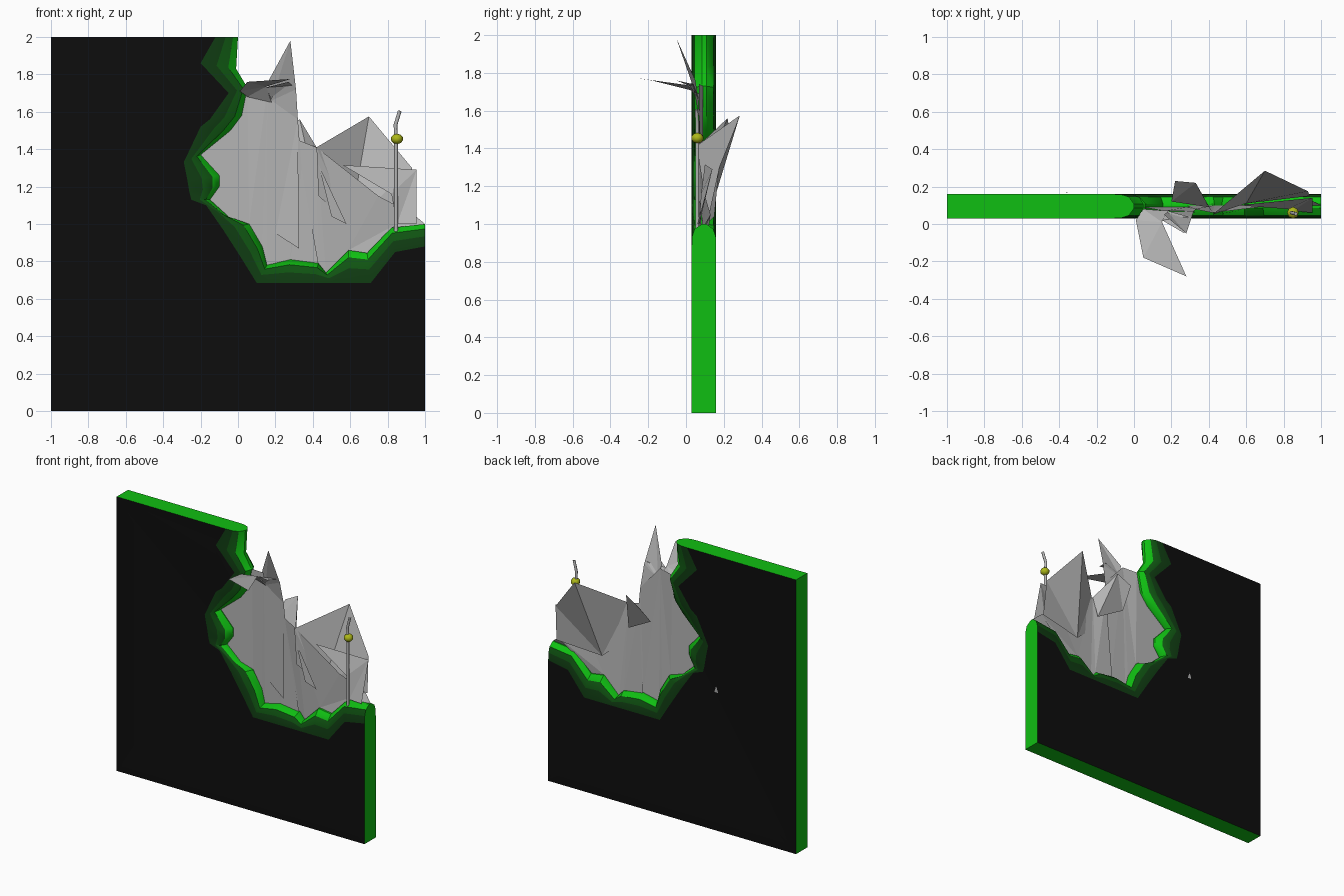
import bpy
import bmesh
from mathutils import Vector

if "Cube" in bpy.data.objects:
    bpy.data.objects.remove(bpy.data.objects["Cube"])


def material(name, color):
    m = bpy.data.materials.new(name)
    m.use_nodes = True
    rgba = (*color, 1)
    m.diffuse_color = rgba
    m.node_tree.nodes["Principled BSDF"].inputs["Base Color"].default_value = rgba
    return m


BLACK = material("black", (0.004, 0.004, 0.004))
GREEN = material("bright green", (0.005, 0.52, 0.006))
MID = material("dark green", (0.005, 0.09, 0.006))
DEEP = material("deep green", (0.005, 0.045, 0.006))
GREY = material("sheet grey", (0.46, 0.46, 0.46))
YELLOW = material("yellow green", (0.42, 0.48, 0.01))


def finish(name, bm, mats, smooth=None):
    mesh = bpy.data.meshes.new(name)
    bm.to_mesh(mesh)
    bm.free()
    for m in mats:
        mesh.materials.append(m)
    ob = bpy.data.objects.new(name, mesh)
    bpy.context.collection.objects.link(ob)
    if smooth:
        bpy.ops.object.select_all(action="DESELECT")
        ob.select_set(True)
        bpy.context.view_layer.objects.active = ob
        bpy.ops.object.shade_smooth_by_angle(angle=smooth)
    return ob


# Torn edge: outer border point and matching inner rim point, as x, z
OUTER = [(-.12, 2), (-.2, 1.86), (-.05, 1.7), (-.15, 1.56), (-.2, 1.52),
         (-.29, 1.33), (-.27, 1.23), (-.26, 1.17), (-.25, 1.13), (-.17, 1.1),
         (-.08, .97), (.01, .83), (.1, .685), (.26, .685), (.4, .685),
         (.5, .685), (.6, .685), (.71, .685), (.84, .85), (1, .88)]
INNER = [(0, 2), (-.01, 1.83), (.05, 1.73), (.02, 1.58), (-.04, 1.5),
         (-.2, 1.37), (-.1, 1.26), (-.1, 1.2), (-.15, 1.13), (-.04, 1.03),
         (.06, 1), (.13, .88), (.155, .78), (.28, .81), (.43, .79),
         (.47, .74), (.59, .86), (.69, .845), (.82, .98), (1, 1)]
CORNERS = [(1, 0), (-1, 0), (-1, 2)]
FRONT, BACK = .03, .16
# Rim section: share of the way inward, depth through the wall
SECTION = [(0, 0), (.45, .02), (.78, .12), (1, .42), (1, .6),
           (.78, .88), (.45, .98), (0, 1)]
BANDS = [3, 2, 1, 1, 1, 2, 3]

bm = bmesh.new()
rows = []
for o, i in zip(OUTER, INNER):
    a, b = Vector(o), Vector(i)
    row = []
    for t, d in SECTION:
        p = a.lerp(b, t)
        row.append(bm.verts.new((p.x, FRONT + (BACK - FRONT) * d, p.y)))
    rows.append(row)
for r, s in zip(rows, rows[1:]):
    for k, band in enumerate(BANDS):
        bm.faces.new((r[k], s[k], s[k + 1], r[k + 1])).material_index = band
# Flat wall faces, outside edges and rim ends
sides = []
for y, col in ((FRONT, 0), (BACK, -1)):
    sides.append([r[col] for r in rows]
                 + [bm.verts.new((x, y, z)) for x, z in CORNERS])
    bm.faces.new(sides[-1])
f, b = sides
for k in range(len(rows) - 1, len(f)):
    n = (k + 1) % len(f)
    bm.faces.new((f[k], f[n], b[n], b[k])).material_index = 1
for row in (rows[0], rows[-1]):
    bm.faces.new(row).material_index = 1
bmesh.ops.recalc_face_normals(bm, faces=bm.faces)
bmesh.ops.triangulate(bm, faces=[q for q in bm.faces if len(q.verts) > 8])
finish("torn_wall", bm, [BLACK, GREEN, MID, DEEP], smooth=.6)


def sheet(name, *points):
    bm = bmesh.new()
    bm.faces.new([bm.verts.new(p) for p in points])
    bmesh.ops.triangulate(bm, faces=bm.faces)
    finish(name, bm, [GREY])


# Thin plate filling the hole, following the rim
left = [(x, .09, z) for x, z in INNER[2:15]]
sheet("left_plate", *left, (.34, .08, 1.3), (.32, .07, 1.56), (.16, .07, 1.74))
low = [(x, .1, z) for x, z in INNER[13:]]
sheet("lower_plate", *low, (.94, .13, 1.05), (.75, .1, 1.15),
      (.42, .06, 1.41), (.32, .08, 1.45))
# Bent shards
sheet("tall_spike", (.28, -.05, 1.98), (.16, .05, 1.76), (.18, .065, 1.66),
      (.32, .07, 1.56), (.31, .04, 1.72))
sheet("spike_strip", (.17, .07, 1.68), (.32, .07, 1.56), (.325, .06, .87),
      (.2, .08, .95))
sheet("front_flap", (.05, -.18, 1.76), (.28, -.28, 1.775), (.15, .01, 1.735),
      (.01, .02, 1.71))
sheet("flap_root", (.01, .02, 1.71), (.15, .01, 1.735), (.18, .07, 1.65),
      (.05, .08, 1.68))
sheet("small_tab", (.15, .02, 1.73), (.27, -.05, 1.76), (.29, .04, 1.74),
      (.18, .07, 1.66))
sheet("rear_flap", (.22, .23, 1.5), (.33, .22, 1.56), (.42, .06, 1.41),
      (.4, .09, 1.25), (.2, .12, 1.36))
sheet("right_shard", (.42, .05, 1.41), (.7, .285, 1.575), (.93, .175, 1.3),
      (.94, .15, 1.04), (.6, .11, 1.0), (.43, .06, 1.15))
sheet("right_plate", (.56, .1, 1.315), (.955, .14, 1.29), (.955, .06, 1),
      (.85, .07, 1.0), (.82, .08, 1.16))
sheet("centre_fold", (.43, .05, 1.32), (.58, .075, 1.0), (.5, .06, 1.04))
sheet("rear_chip", (-.345, .165, 1.01), (-.375, .165, 1.01), (-.36, .168, 1.06))

# Rod with bent tip
path = bpy.data.curves.new("rod", "CURVE")
path.dimensions = "3D"
path.bevel_depth = .01
path.bevel_resolution = 1
path.use_fill_caps = True
spline = path.splines.new("POLY")
points = [(.845, .06, .96), (.845, .06, 1.46), (.842, .06, 1.53), (.865, .055, 1.605)]
spline.points.add(len(points) - 1)
for sp, p in zip(spline.points, points):
    sp.co = (*p, 1)
path.materials.append(GREY)
bpy.context.collection.objects.link(bpy.data.objects.new("rod", path))

# Bulb on the rod
bm = bmesh.new()
bmesh.ops.create_uvsphere(bm, u_segments=8, v_segments=5, radius=.033)
bmesh.ops.scale(bm, vec=(1, 1, .85), verts=bm.verts)
bmesh.ops.translate(bm, vec=(.85, .06, 1.455), verts=bm.verts)
finish("rod_bulb", bm, [YELLOW], smooth=.9)
